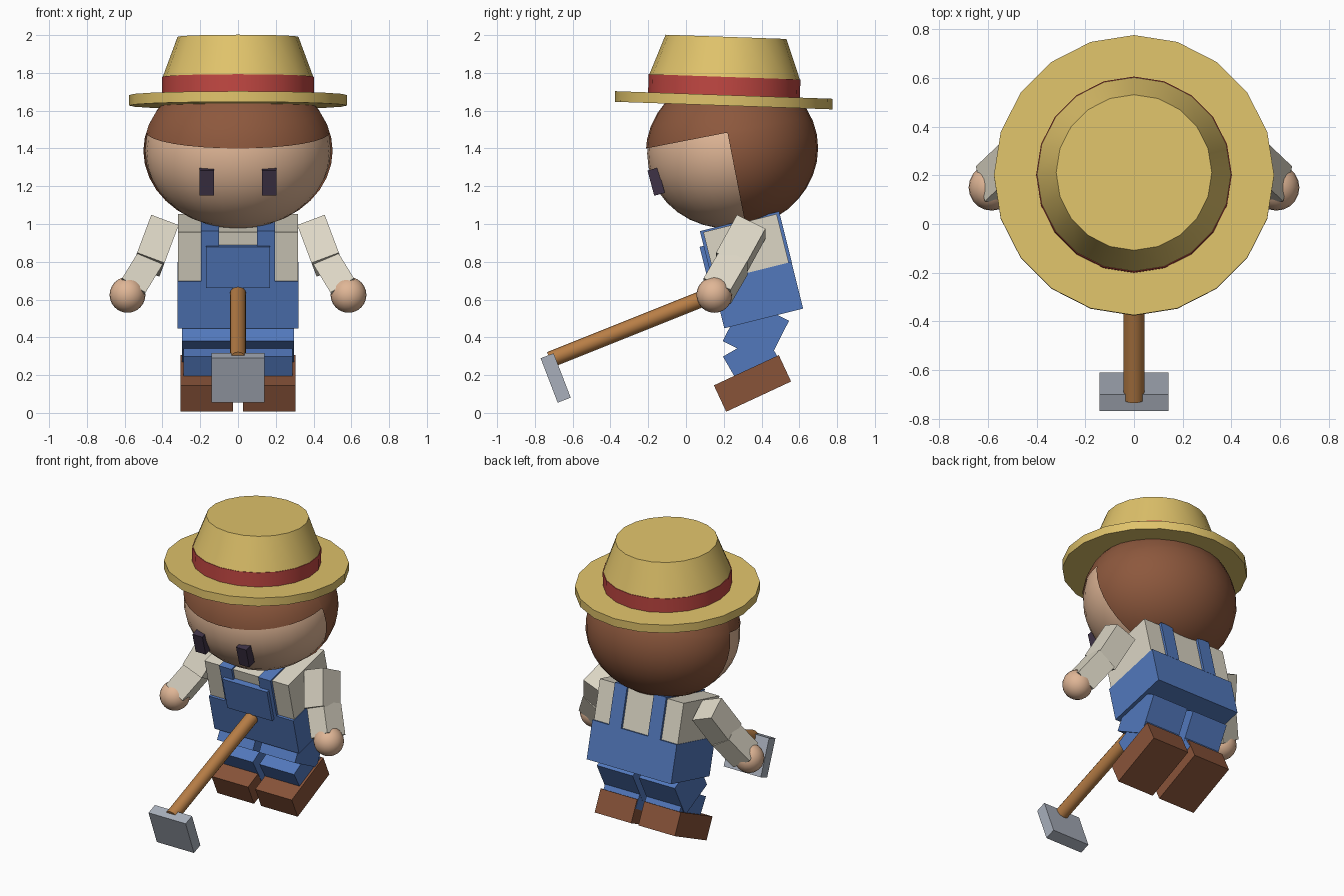
import bpy, bmesh, math
from mathutils import Vector, Matrix, Euler

if "Cube" in bpy.data.objects:
    bpy.data.objects.remove(bpy.data.objects["Cube"])


def material(name, rgb):
    lin = [(c / 255 / 12.92) if c < 10 else ((c / 255 + 0.055) / 1.055) ** 2.4 for c in rgb]
    m = bpy.data.materials.new(name)
    m.diffuse_color = (*lin, 1)
    m.use_nodes = True
    m.node_tree.nodes["Principled BSDF"].inputs["Base Color"].default_value = m.diffuse_color
    return m


SKIN = material("skin", (224, 182, 150))
HAIR = material("brown_hair", (141, 88, 61))
STRAW = material("straw", (224, 195, 107))
RED = material("red_band", (193, 71, 66))
SHIRT = material("cream_shirt", (220, 214, 197))
DENIM = material("blue_denim", (82, 120, 188))
LEATHER = material("brown_leather", (136, 83, 57))
WOOD = material("wood", (184, 126, 70))
STEEL = material("steel", (168, 175, 187))
DARK = material("dark_eye", (62, 50, 70))


def make(name, bm, mat, matrix, smooth=False):
    """Place a bmesh as a named object with one material."""
    bm.transform(matrix)
    bmesh.ops.recalc_face_normals(bm, faces=bm.faces)
    me = bpy.data.meshes.new(name)
    bm.to_mesh(me)
    bm.free()
    me.materials.append(mat)
    ob = bpy.data.objects.new(name, me)
    bpy.context.collection.objects.link(ob)
    if smooth:
        bpy.ops.object.select_all(action='DESELECT')
        ob.select_set(True)
        bpy.context.view_layer.objects.active = ob
        bpy.ops.object.shade_smooth_by_angle(angle=math.radians(35))
    return ob


def frame(loc, tilt=0):
    return Matrix.Translation(loc) @ Matrix.Rotation(math.radians(tilt), 4, 'X')


def box(name, mat, base, size, offset=(0, 0, 0)):
    bm = bmesh.new()
    bmesh.ops.create_cube(bm, size=1)
    return make(name, bm, mat, base @ Matrix.Translation(offset) @ Matrix.Diagonal((*size, 1)))


def along(a, b):
    """Frame centred between a and b with z along the line; also the length."""
    a, b = Vector(a), Vector(b)
    q = (b - a).to_track_quat('Z', 'Y')
    return Matrix.Translation((a + b) / 2) @ q.to_matrix().to_4x4(), (b - a).length


def limb(name, mat, a, b, width, depth):
    """Square-section limb whose width stays square to the side direction."""
    a, b = Vector(a), Vector(b)
    z = (a - b).normalized()
    y = Vector((0, 1, 0))
    y = (y - z * y.dot(z)).normalized()
    rot = Matrix((y.cross(z), y, z)).transposed().to_4x4()
    return box(name, mat, Matrix.Translation((a + b) / 2) @ rot, (width, depth, (b - a).length))


def cone(name, mat, base, r1, r2, z1, z2, sides=20):
    bm = bmesh.new()
    bmesh.ops.create_cone(bm, cap_ends=True, segments=sides, radius1=r1, radius2=r2, depth=z2 - z1)
    return make(name, bm, mat, base @ Matrix.Translation((0, 0, (z1 + z2) / 2)), True)


def sphere_mesh(seg=32, rings=18):
    bm = bmesh.new()
    bmesh.ops.create_uvsphere(bm, u_segments=seg, v_segments=rings, radius=1)
    return bm


# Head: skin ellipsoid tipped forward
head = frame((0, 0.243, 1.388), 11)
make("head", sphere_mesh(), SKIN, head @ Matrix.Diagonal((0.492, 0.45, 0.411, 1)), True)

# Hair: slightly larger shell with the front lower quarter cut away
bm = sphere_mesh()
hairline = 0.098 / 0.416
for co, no in (((0, 0, hairline), (0, 0, 1)), ((0, -0.01, 0), (0, 1, 0))):
    geom = bm.verts[:] + bm.edges[:] + bm.faces[:]
    bmesh.ops.bisect_plane(bm, geom=geom, plane_co=co, plane_no=no)
gone = [f for f in bm.faces
        if f.calc_center_median().y < -0.01 and f.calc_center_median().z < hairline]
bmesh.ops.delete(bm, geom=gone, context='FACES')
make("hair", bm, HAIR, head @ Matrix.Diagonal((0.501, 0.458, 0.418, 1)), True)

# Straw hat: brim, band and tapered crown
hat = frame((0, 0.2, 1.655), -2)
cone("hat_brim", STRAW, hat, 0.576, 0.576, -0.028, 0.028)
cone("hat_band", RED, hat, 0.402, 0.402, 0.02, 0.124)
cone("hat_crown", STRAW, hat, 0.4, 0.32, 0.12, 0.336)

# Torso: shirt above, overalls below, leaning forward
torso = frame((0, 0.3475, 0.7575), 14)
box("shirt", SHIRT, torso, (0.636, 0.40, 0.27), (0, 0, 0.12))
box("overalls", DENIM, torso, (0.642, 0.43, 0.255), (0, 0, -0.138))
box("bib", DENIM, torso, (0.34, 0.05, 0.225), (0, -0.213, 0.072))

for side, s in (("left", 1), ("right", -1)):
    # Straps: thin bars at front, over the shoulder and at the back
    x = s * 0.148
    box(side + "_strap_front", DENIM, torso, (0.094, 0.02, 0.278), (x, -0.206, 0.126))
    box(side + "_strap_top", DENIM, torso, (0.094, 0.43, 0.012), (x, 0, 0.259))
    box(side + "_strap_back", DENIM, torso, (0.094, 0.02, 0.278), (x, 0.206, 0.126))

    # Eyes
    box(side + "_eye", DARK, frame((s * 0.166, -0.158, 1.224), 15), (0.076, 0.058, 0.138))

    # Arms: upper sleeve, lower sleeve and round hand
    limb(side + "_upper_sleeve", SHIRT, (s * 0.40, 0.345, 0.985), (s * 0.475, 0.235, 0.785), 0.155, 0.17)
    limb(side + "_lower_sleeve", SHIRT, (s * 0.475, 0.255, 0.80), (s * 0.57, 0.165, 0.645), 0.145, 0.16)
    make(side + "_hand", sphere_mesh(20, 12), SKIN,
         Matrix.Translation((s * 0.585, 0.15, 0.625)) @ Matrix.Scale(0.095, 4), True)

    # Legs: bent thigh and shin, blocky shoe with raised heel
    box(side + "_thigh", DENIM, frame((s * 0.16, 0.37, 0.434), -27), (0.272, 0.264, 0.255))
    box(side + "_shin", DENIM, frame((s * 0.157, 0.354, 0.274), 30), (0.264, 0.25, 0.20))
    box(side + "_shoe", LEATHER, frame((s * 0.166, 0.352, 0.156), 25), (0.278, 0.379, 0.154))

# Hoe: round wooden handle and flat steel blade
base, length = along((0, -0.72, 0.282), (0, 0.15, 0.63))
cone("hoe_handle", WOOD, base, 0.043, 0.043, -length / 2, length / 2, 16)
box("hoe_blade", STEEL, frame((0, -0.69, 0.185), 21), (0.282, 0.074, 0.252))
